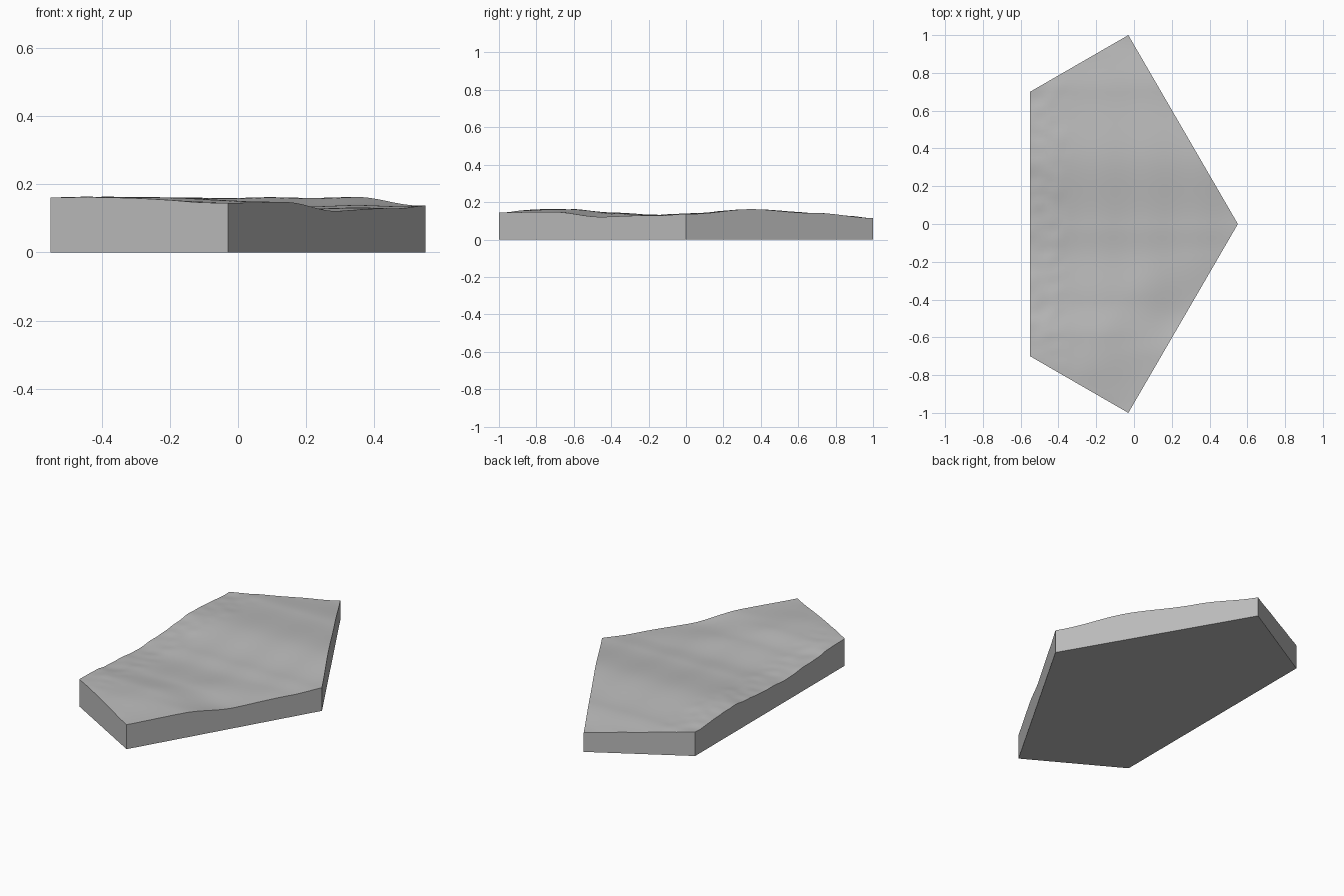
import bpy, bmesh, math
from mathutils import Vector, noise

default = bpy.data.objects.get("Cube")
if default:
    bpy.data.objects.remove(default, do_unlink=True)

# Pentagon outline, counter-clockwise
OUTLINE = [(-0.55, -0.7), (-0.03, -1), (0.55, 0), (-0.03, 1), (-0.55, 0.7)]
# Height (y, z) along the slab: through the middle, and along the pointed side
MIDDLE = [(-1, .145), (-.9, .158), (-.75, .162), (-.6, .16), (-.4, .143), (-.15, .13),
          (0, .137), (.35, .16), (.7, .141), (.9, .126), (1, .115)]
POINTED = [(-1, .145), (-.7, .147), (-.45, .121), (-.15, .13),
           (0, .137), (.35, .161), (.7, .141), (1, .115)]


def smoothstep(t):
    t = min(max(t, 0), 1)
    return t * t * (3 - 2 * t)


def profile(points, y):
    for (y0, z0), (y1, z1) in zip(points, points[1:]):
        if y <= y1:
            return z0 + (z1 - z0) * smoothstep((y - y0) / (y1 - y0))
    return points[-1][1]


def height(x, y):
    # Rolling surface with faint ripples, rougher along the long straight side
    side = 0.55 - 0.58 * abs(y)
    blend = smoothstep(1 - (side - x) / 0.4)
    z = profile(MIDDLE, y) * (1 - blend) + profile(POINTED, y) * blend
    z += 0.002 * math.cos(math.tau * (x - 0.09) / 0.26) * (1 - abs(y))
    rough = smoothstep((-0.32 - x) / 0.12)
    return z + rough * 0.005 * noise.noise(Vector((x * 14, y * 14, 2)))


# Fine sheet trimmed to the outline
bm = bmesh.new()
bmesh.ops.create_grid(bm, x_segments=50, y_segments=90, size=1.05)
for v in bm.verts:
    v.co.x *= 0.58
for i, a in enumerate(OUTLINE):
    b = OUTLINE[(i + 1) % len(OUTLINE)]
    normal = Vector((b[1] - a[1], a[0] - b[0], 0))
    bmesh.ops.bisect_plane(bm, geom=bm.verts[:] + bm.edges[:] + bm.faces[:], dist=1e-5,
                           plane_co=(*a, 0), plane_no=normal, clear_outer=True)
bmesh.ops.remove_doubles(bm, verts=bm.verts, dist=1e-4)

# Walls and flat base
rim = [e for e in bm.edges if e.is_boundary]
walls = bmesh.ops.extrude_edge_only(bm, edges=rim)["geom"]
lower = {g for g in walls if isinstance(g, bmesh.types.BMVert)}
for v in bm.verts:
    v.co.z = 0 if v in lower else height(v.co.x, v.co.y)
base_edges = [e for e in bm.edges if e.is_boundary]
bmesh.ops.contextual_create(bm, geom=base_edges)
bmesh.ops.recalc_face_normals(bm, faces=bm.faces)

mesh = bpy.data.meshes.new("stone_slab")
bm.to_mesh(mesh)
bm.free()
slab = bpy.data.objects.new("stone_slab", mesh)
bpy.context.collection.objects.link(slab)

# Plain grey stone
grey = bpy.data.materials.new("grey_stone")
grey.use_nodes = True
color = (0.5, 0.5, 0.5, 1)
grey.diffuse_color = color
grey.node_tree.nodes["Principled BSDF"].inputs["Base Color"].default_value = color
mesh.materials.append(grey)

bpy.context.view_layer.objects.active = slab
slab.select_set(True)
bpy.ops.object.shade_smooth_by_angle(angle=math.radians(35))
